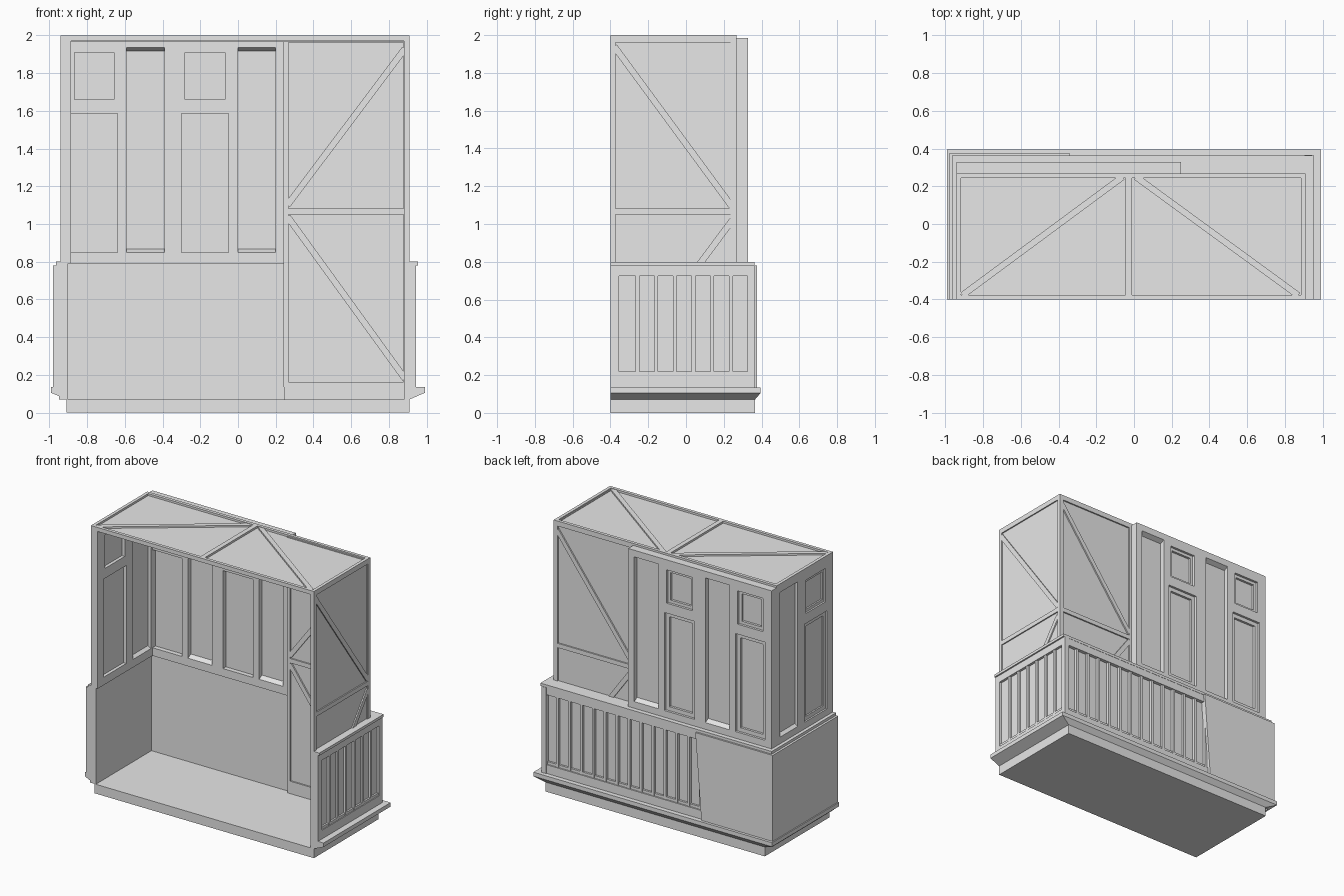
import bpy
import bmesh
from mathutils import Vector

if "Cube" in bpy.data.objects:
    bpy.data.objects.remove(bpy.data.objects["Cube"])

grey = bpy.data.materials.new("plain grey")
grey.use_nodes = True
COLOUR = (0.8, 0.8, 0.8, 1)
grey.diffuse_color = COLOUR
grey.node_tree.nodes["Principled BSDF"].inputs["Base Color"].default_value = COLOUR

# Wall coordinates (u, w) plus depth d, for walls facing each axis
MAPS = {"X": lambda u, w, d: (d, u, w),
        "Y": lambda u, w, d: (u, d, w),
        "Z": lambda u, w, d: (u, w, d)}


def loft(name, rings):
    """Solid skinned through matching closed rings of points."""
    bm = bmesh.new()
    rows = [[bm.verts.new(p) for p in ring] for ring in rings]
    n = len(rows[0])
    for a, b in zip(rows, rows[1:]):
        for i in range(n):
            j = (i + 1) % n
            bm.faces.new((a[i], a[j], b[j], b[i]))
    bm.faces.new(rows[0])
    bm.faces.new(rows[-1])
    bmesh.ops.recalc_face_normals(bm, faces=bm.faces)
    mesh = bpy.data.meshes.new(name)
    bm.to_mesh(mesh)
    bm.free()
    mesh.materials.append(grey)
    obj = bpy.data.objects.new(name, mesh)
    bpy.context.collection.objects.link(obj)
    return obj


def prism(name, axis, pts, d0, d1):
    return loft(name, [[MAPS[axis](u, w, d) for u, w in pts] for d in (d0, d1)])


def slab(name, axis, u0, u1, w0, w1, d0, d1):
    return prism(name, axis, [(u0, w0), (u1, w0), (u1, w1), (u0, w1)], d0, d1)


def brace(name, axis, a, b, d0, d1, width=0.034):
    """Diagonal timber between two wall points."""
    a, b = Vector(a), Vector(b)
    side = (b - a).orthogonal().normalized() * width / 2
    prism(name, axis, [a - side, b - side, b + side, a + side], d0, d1)


def frame(name, axis, u0, u1, w0, w1, d0, d1, t):
    slab(name + "_low", axis, u0, u1, w0, w0 + t, d0, d1)
    slab(name + "_high", axis, u0, u1, w1 - t, w1, d0, d1)
    slab(name + "_side_a", axis, u0, u0 + t, w0 + t, w1 - t, d0, d1)
    slab(name + "_side_b", axis, u1 - t, u1, w0 + t, w1 - t, d0, d1)


def timber_wall(name, axis, u0, u1, d0, d1, braces):
    mid = (d0 + d1) / 2
    slab(name + "_panel", axis, u0, u1, 0.135, 1.98, mid - 0.006, mid + 0.006)
    frame(name + "_frame", axis, u0, u1, 0.135, 1.99, d0, d1, 0.028)
    slab(name + "_middle_beam", axis, u0, u1, 1.05, 1.083, d0, d1)
    for a, b in braces:
        brace(name + "_brace", axis, a, b, d0, d1)


def window_wall(name, axis, u0, u1, d_in, d_out, talls, panels):
    """Wall with tall recessed windows and stacked panels; d_out faces outside."""
    mid = (d_in + d_out) / 2
    low, high = 0.85, 1.935
    slab(name + "_pane", axis, u0, u1, 0.8, 1.97, mid - 0.004, mid + 0.004)
    slab(name + "_bottom_rail", axis, u0, u1, 0.79, low, d_in, d_out)
    slab(name + "_top_rail", axis, u0, u1, high, 1.985, d_in, d_out)
    edges = [u0] + [e for span in sorted(talls + panels) for e in span] + [u1]
    for a, b in zip(edges[::2], edges[1::2]):
        slab(name + "_stile", axis, a, b, low, high, d_in, d_out)
    # Sloping sill and head of each tall window
    for a, b in talls:
        for w, rise in ((low, 0.02), (high, -0.02)):
            loft(name + "_sloped_reveal", [[MAPS[axis](u, w, d_in), MAPS[axis](u, w, d_out),
                                            MAPS[axis](u, w + rise, mid)] for u in (a, b)])
    # Cross rails and outer mouldings of the panels
    step = mid + (d_out - mid) * 0.55
    for a, b in panels:
        slab(name + "_cross_rail", axis, a, b, 1.585, 1.66, d_in, d_out)
        slab(name + "_head", axis, a, b, 1.91, high, d_in, d_out)
        for c in ((a, a + 0.018), (b - 0.018, b)):
            slab(name + "_narrow_stile", axis, *c, 1.66, 1.91, d_in, d_out)
        frame(name + "_large_moulding", axis, a, b, low, 1.585, mid, step, 0.03)
        frame(name + "_small_moulding", axis, a + 0.018, b - 0.018, 1.66, 1.91, mid, step, 0.022)


# Floor and ledge running round three sides
slab("floor", "Z", -0.91, 0.91, -0.4, 0.365, 0, 0.07)
profile = [(0.9, 0.26, 0.07), (0.91, 0.365, 0.07), (0.99, 0.395, 0.105),
           (0.99, 0.395, 0.135), (0.9, 0.26, 0.135)]
loft("ledge", [[(sx * x, y if back else -0.4, z) for x, y, z in profile]
               for sx, back in ((1, False), (1, True), (-1, True), (-1, False))])
slab("wall_plinth", "Z", 0.245, 0.9, 0.235, 0.27, 0.07, 0.135)
slab("side_plinth", "Z", 0.88, 0.905, -0.4, 0.27, 0.07, 0.135)

# Timber framed walls
timber_wall("side_timber", "X", -0.4, 0.268, 0.88, 0.91,
            [((-0.38, 1.94), (0.245, 1.09)), ((0.245, 1.02), (-0.38, 0.18))])
timber_wall("back_timber", "Y", 0.24, 0.905, 0.235, 0.268,
            [((0.885, 1.93), (0.262, 1.1)), ((0.262, 1.04), (0.885, 0.18))])

# Window walls at the back and on the other side
window_wall("back_windows", "Y", -0.94, 0.25, 0.25, 0.328,
            [(0, 0.2), (-0.59, -0.39)], [(-0.3, -0.05), (-0.885, -0.64)])
window_wall("side_windows", "X", -0.4, 0.325, -0.885, -0.94,
            [(0.02, 0.23)], [(-0.33, -0.06)])

# Roof with its framing
slab("roof_panel", "Z", -0.93, 0.9, -0.39, 0.26, 1.965, 1.985)
frame("roof_frame", "Z", -0.94, 0.91, -0.4, 0.268, 1.97, 2, 0.024)
slab("roof_divider", "Z", -0.045, -0.01, -0.38, 0.25, 1.97, 2)
brace("roof_brace", "Z", (-0.06, 0.25), (-0.91, -0.378), 1.97, 1.997)
brace("roof_brace", "Z", (0.01, 0.25), (0.87, -0.378), 1.97, 1.997)

# Lower walls
slab("lower_back_wall", "Y", -0.95, 0.245, 0.07, 0.79, 0.26, 0.335)
slab("lower_back_skirt", "Y", 0.24, 0.925, 0.13, 0.785, 0.258, 0.335)
slab("lower_side_wall", "X", -0.4, 0.335, 0.07, 0.79, -0.95, -0.9)
slab("lower_side_skirt", "X", -0.4, 0.335, 0.13, 0.785, 0.9, 0.925)

# Railing: beams, posts and balusters
for axis, u0, u1, d0, d1 in (("X", -0.4, 0.36, 0.922, 0.944), ("Y", -0.38, 0.944, 0.33, 0.36)):
    slab("railing_top_beam", axis, u0, u1, 0.725, 0.78, d0, d1)
    slab("railing_bottom_beam", axis, u0, u1, 0.135, 0.2, d0, d1)
slab("railing_foot", "X", -0.39, 0.35, 0.2, 0.22, 0.922, 0.938)
slab("railing_foot", "Y", -0.36, 0.92, 0.2, 0.22, 0.33, 0.35)
slab("railing_post", "X", -0.4, -0.355, 0.2, 0.73, 0.92, 0.944)
slab("railing_corner_post", "Z", 0.905, 0.944, 0.325, 0.365, 0.135, 0.78)
for i in range(6):
    y = -0.257 + i * 0.099
    slab("side_baluster", "X", y - 0.01, y + 0.01, 0.2, 0.73, 0.92, 0.94)
for i in range(13):
    x = 0.82 - i * 0.099
    slab("back_baluster", "Y", x - 0.01, x + 0.01, 0.2, 0.73, 0.33, 0.355)

# Rail cap round the three sides
slab("back_cap", "Z", -0.965, 0.955, 0.26, 0.362, 0.78, 0.8)
slab("right_cap", "Z", 0.9, 0.955, -0.4, 0.26, 0.78, 0.8)
slab("left_cap", "Z", -0.965, -0.9, -0.4, 0.26, 0.78, 0.8)

# Plain cover boards over the end of the railing
prism("back_cover_board", "Y", [(-0.34, 0.78), (-0.39, 0.135), (-0.982, 0.135), (-0.982, 0.78)],
      0.335, 0.375)
slab("side_cover_board", "X", -0.4, 0.375, 0.135, 0.78, -0.982, -0.95)
